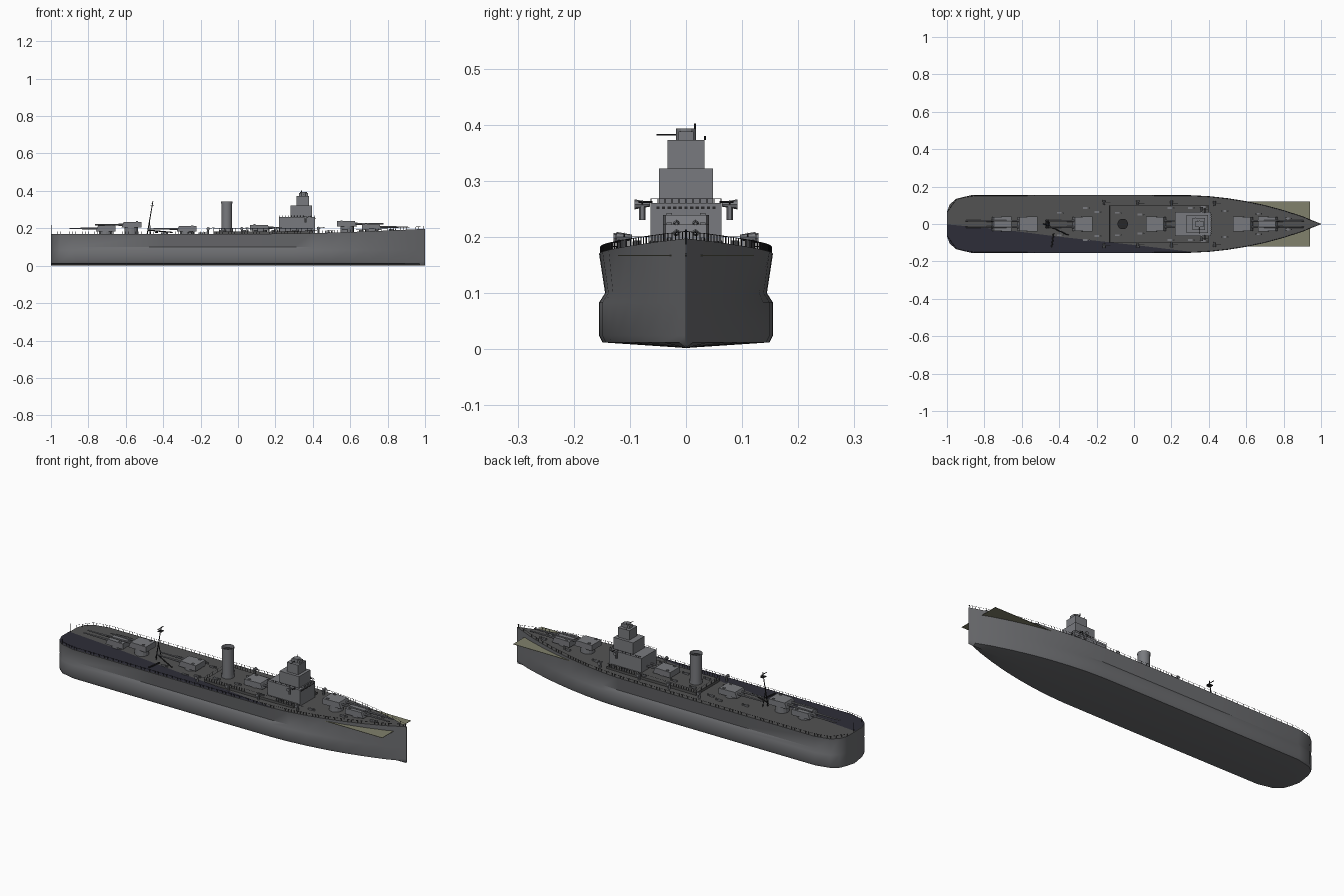
import bpy, bmesh, math
from mathutils import Vector, Matrix

if "Cube" in bpy.data.objects:
    bpy.data.objects.remove(bpy.data.objects["Cube"])


def material(name, r, g, b):
    m = bpy.data.materials.new(name)
    m.use_nodes = True
    m.diffuse_color = (r, g, b, 1)
    m.node_tree.nodes["Principled BSDF"].inputs["Base Color"].default_value = (r, g, b, 1)
    return m


HULL = material("hull grey", 0.15, 0.153, 0.162)
STEEL = material("upper works grey", 0.19, 0.195, 0.21)
DECK = material("deck dark grey", 0.085, 0.085, 0.085)
NAVY = material("navy deck patch", 0.027, 0.027, 0.04)
TAN = material("tan sheet", 0.22, 0.22, 0.15)
BLACK = material("rail black", 0.02, 0.02, 0.022)


def finish(bm, name, mat, smooth=False):
    bmesh.ops.recalc_face_normals(bm, faces=bm.faces)
    mesh = bpy.data.meshes.new(name)
    bm.to_mesh(mesh)
    bm.free()
    ob = bpy.data.objects.new(name, mesh)
    bpy.context.collection.objects.link(ob)
    mesh.materials.append(mat)
    if smooth:
        bpy.ops.object.select_all(action="DESELECT")
        ob.select_set(True)
        bpy.context.view_layer.objects.active = ob
        bpy.ops.object.shade_smooth_by_angle(angle=math.radians(35))
    return ob


def box(bm, x0, x1, y0, y1, z0, z1):
    centre = Vector(((x0 + x1) / 2, (y0 + y1) / 2, (z0 + z1) / 2))
    size = Matrix.Diagonal((x1 - x0, y1 - y0, z1 - z0, 1))
    return bmesh.ops.create_cube(bm, size=1, matrix=Matrix.Translation(centre) @ size)["verts"]


def rod(bm, a, b, r, r2=None, sides=8, caps=True):
    a, b = Vector(a), Vector(b)
    turn = (b - a).to_track_quat("Z", "Y").to_matrix().to_4x4()
    bmesh.ops.create_cone(bm, cap_ends=caps, segments=sides, radius1=r,
                          radius2=r if r2 is None else r2, depth=(b - a).length,
                          matrix=Matrix.Translation((a + b) / 2) @ turn)


def deck_z(x):
    return 0.17 + 0.027 * max(0, (x - 0.2) / 0.8) ** 1.4


# Deck outline as (x, half width), stern to bow
OUTLINE = [(-1, 0.065), (-0.985, 0.105), (-0.95, 0.135), (-0.87, 0.154), (-0.4, 0.155),
           (0, 0.155), (0.3, 0.154), (0.4, 0.149), (0.5, 0.138), (0.6, 0.122),
           (0.7, 0.101), (0.8, 0.074), (0.9, 0.042), (0.97, 0.013), (1, 0.001)]


def half_width(x):
    for (xa, wa), (xb, wb) in zip(OUTLINE, OUTLINE[1:]):
        if x <= xb:
            return wa + (wb - wa) * (x - xa) / (xb - xa)
    return 0


# Hull shell with side bulge and shallow V bottom
bm = bmesh.new()
rings = []
for x, w in OUTLINE:
    notch = 0.012 * min(1, w / 0.15) ** 4
    half = [(w, deck_z(x)), (w - notch * 0.9, 0.1), (w, 0.083), (w, 0.024), (w * 0.96, 0.012)]
    pts = half + [(0, 0.002)] + [(-y, z) for y, z in reversed(half)]
    rings.append([bm.verts.new((x, y, z)) for y, z in pts])
for a, b in zip(rings, rings[1:]):
    for i in range(len(a) - 1):
        bm.faces.new((a[i], a[i + 1], b[i + 1], b[i]))
bm.faces.new(rings[0])
finish(bm, "hull", HULL, True)

# Main deck
bm = bmesh.new()
pairs = [[bm.verts.new((x, s * w, deck_z(x))) for s in (-1, 1)] for x, w in OUTLINE]
for a, b in zip(pairs, pairs[1:]):
    bm.faces.new((a[0], b[0], b[1], a[1]))
finish(bm, "main_deck", DECK)

# Dark area along the right side of the after deck
bm = bmesh.new()
inner = [(0.3, -0.148), (0, -0.112), (-0.4, -0.068), (-0.7, -0.03), (-1, -0.002)]
edge = [(x, -w) for x, w in OUTLINE if x <= 0.3]
bm.faces.new([bm.verts.new((x, y, 0.173)) for x, y in edge + inner])
finish(bm, "dark_deck_patch", NAVY)

# Flat sheet crossing the bow
bm = bmesh.new()
box(bm, 0.55, 0.94, -0.121, 0.121, 0.166, 0.168)
finish(bm, "bow_sheet", TAN)

# Raised midship deck
bm = bmesh.new()
box(bm, -0.13, 0.4, -0.1, 0.1, 0.165, 0.184)
finish(bm, "midship_deck", DECK)

# Stepped bridge tower
bm = bmesh.new()
for tier in [(0.22, 0.412, 0.063, 0.17, 0.26), (0.28, 0.395, 0.048, 0.26, 0.322),
             (0.313, 0.38, 0.033, 0.322, 0.373)]:
    x0, x1, w, z0, z1 = tier
    box(bm, x0, x1, -w, w, z0, z1)
rod(bm, (0.35, 0, 0.373), (0.35, 0, 0.393), 0.018, sides=12)
box(bm, 0.325, 0.375, -0.013, 0.013, 0.373, 0.388)
finish(bm, "bridge_tower", STEEL)

# Rangefinder, aerial and bridge platform edge
bm = bmesh.new()
rod(bm, (0.35, -0.053, 0.382), (0.35, 0, 0.382), 0.0015)
rod(bm, (0.34, 0.016, 0.39), (0.34, 0.016, 0.402), 0.002)
rod(bm, (0.33, 0.034, 0.373), (0.33, 0.034, 0.38), 0.0015)
for s in (-1, 1):
    rod(bm, (0.38, s * 0.06, 0.262), (0.38, s * 0.085, 0.262), 0.002)
for y in range(-5, 6):
    box(bm, 0.411, 0.414, y * 0.01 - 0.003, y * 0.01 + 0.003, 0.25, 0.254)
finish(bm, "bridge_fittings", BLACK)

# Funnel: open tube with rim and base collar
bm = bmesh.new()
for z0, z1, r in [(0.17, 0.34, 0.029), (0.333, 0.343, 0.031), (0.17, 0.2, 0.032)]:
    rod(bm, (-0.06, 0, z0), (-0.06, 0, z1), r, sides=20, caps=False)
finish(bm, "funnel", STEEL, True)
bm = bmesh.new()
rod(bm, (-0.06, 0, 0.32), (-0.06, 0, 0.325), 0.028, sides=20)
finish(bm, "funnel_mouth", BLACK)


# Main gun turrets with barbette, sloped face and twin barrels
def turret(name, x, z, d, floor):
    bm = bmesh.new()
    for v in box(bm, x - 0.053, x + 0.053, -0.041, 0.041, z, z + 0.03):
        if (v.co.x - x) * d > 0:
            v.co.y *= 0.9
            if v.co.z > z + 0.01:
                v.co.x -= d * 0.012
    rod(bm, (x, 0, floor), (x, 0, z), 0.036, sides=16)
    for s in (-1, 1):
        rod(bm, (x + d * 0.045, s * 0.017, z + 0.015), (x + d * 0.1, s * 0.017, z + 0.015), 0.006, 0.0045)
        rod(bm, (x + d * 0.1, s * 0.017, z + 0.015), (x + d * 0.195, s * 0.017, z + 0.015), 0.0045, 0.003)
        box(bm, x - d * 0.03 - 0.006, x - d * 0.03 + 0.006, s * 0.03 - 0.005, s * 0.03 + 0.005, z + 0.03, z + 0.034)
    finish(bm, name, STEEL)


turret("fore_upper_turret", 0.583, 0.209, 1, 0.17)
turret("fore_lower_turret", 0.715, 0.192, 1, 0.17)
turret("midship_turret", 0.118, 0.188, 1, 0.17)
turret("main_aft_turret", -0.275, 0.182, -1, 0.165)
turret("aft_upper_turret", -0.57, 0.204, -1, 0.165)
turret("aft_lower_turret", -0.707, 0.184, -1, 0.165)

# After mast with yard, struts and boom
bm = bmesh.new()
top = (-0.455, 0, 0.345)
rod(bm, (-0.485, 0, 0.17), top, 0.003, 0.002)
for s in (-1, 1):
    rod(bm, (-0.47, s * 0.022, 0.17), (-0.472, 0, 0.25), 0.002)
rod(bm, (-0.46, -0.025, 0.335), (-0.46, 0.025, 0.335), 0.002)
box(bm, -0.468, -0.448, -0.012, 0.012, 0.318, 0.322)
rod(bm, (-0.43, -0.05, 0.178), (-0.44, -0.125, 0.178), 0.004)
rod(bm, (-0.48, 0, 0.19), (-0.35, -0.06, 0.178), 0.003)
finish(bm, "after_mast", BLACK)

# Light guns: pedestal, shield cone and barrel, mirrored
bm = bmesh.new()
for x, y, z in [(-0.16, 0.115, 0.17), (0.43, 0.11, 0.172), (0.2, 0.112, 0.17), (0.02, 0.112, 0.17),
                (0.36, 0.078, 0.23)]:
    for s in (-1, 1):
        rod(bm, (x, s * y, z), (x, s * y, z + 0.025), 0.006, sides=6)
        rod(bm, (x, s * (y - 0.014), z + 0.028), (x, s * (y + 0.014), z + 0.028), 0.004, 0.009, sides=8)
        rod(bm, (x, s * y, z + 0.028), (x + 0.035, s * y, z + 0.034), 0.0015, sides=6)
finish(bm, "light_guns", STEEL)

# Deck fittings: lockers, vents and winches
bm = bmesh.new()
for x, y in [(-0.26, 0.085), (-0.2, 0.065), (-0.09, 0.06), (0.03, 0.05), (0.19, 0.085),
             (0.3, 0.085), (0.37, 0.09), (0.48, 0.07), (-0.4, 0.06), (0.66, 0.055), (0.82, 0.03)]:
    for s in (-1, 1):
        z = 0.184 if -0.13 < x < 0.4 else deck_z(x)
        box(bm, x - 0.012, x + 0.012, s * y - 0.005, s * y + 0.005, z - 0.002, z + 0.008)
        rod(bm, (x + 0.022, s * y, z), (x + 0.022, s * y, z + 0.01), 0.004, sides=6)
finish(bm, "deck_fittings", STEEL)

# Railings around the hull edge and the midship deck, plus end staffs
bm = bmesh.new()


def rail(a, b, height, count):
    a, b, up = Vector(a), Vector(b), Vector((0, 0, height))
    rod(bm, a + up, b + up, 0.0006, sides=4)
    for i in range(count):
        p = a.lerp(b, i / count)
        rod(bm, p, p + up, 0.0009, sides=4)


STEPS = 40
for s in (-1, 1):
    for i in range(STEPS):
        xs = [-1 + 2 * k / STEPS for k in (i, i + 1)]
        ends = [(x, s * max(0, half_width(x) - 0.003), deck_z(x)) for x in xs]
        rail(ends[0], ends[1], 0.013, 3)
    rail((-0.13, s * 0.099, 0.184), (0.4, s * 0.099, 0.184), 0.016, 36)
    rail((0.22, s * 0.062, 0.26), (0.412, s * 0.062, 0.26), 0.008, 12)
rail((-0.13, -0.099, 0.184), (-0.13, 0.099, 0.184), 0.016, 14)
rail((0.411, -0.062, 0.26), (0.411, 0.062, 0.26), 0.008, 10)
rod(bm, (-0.995, 0, 0.17), (-0.995, 0, 0.217), 0.0015)
rod(bm, (0.993, 0, 0.195), (0.993, 0, 0.213), 0.0015)
finish(bm, "railings", BLACK)
